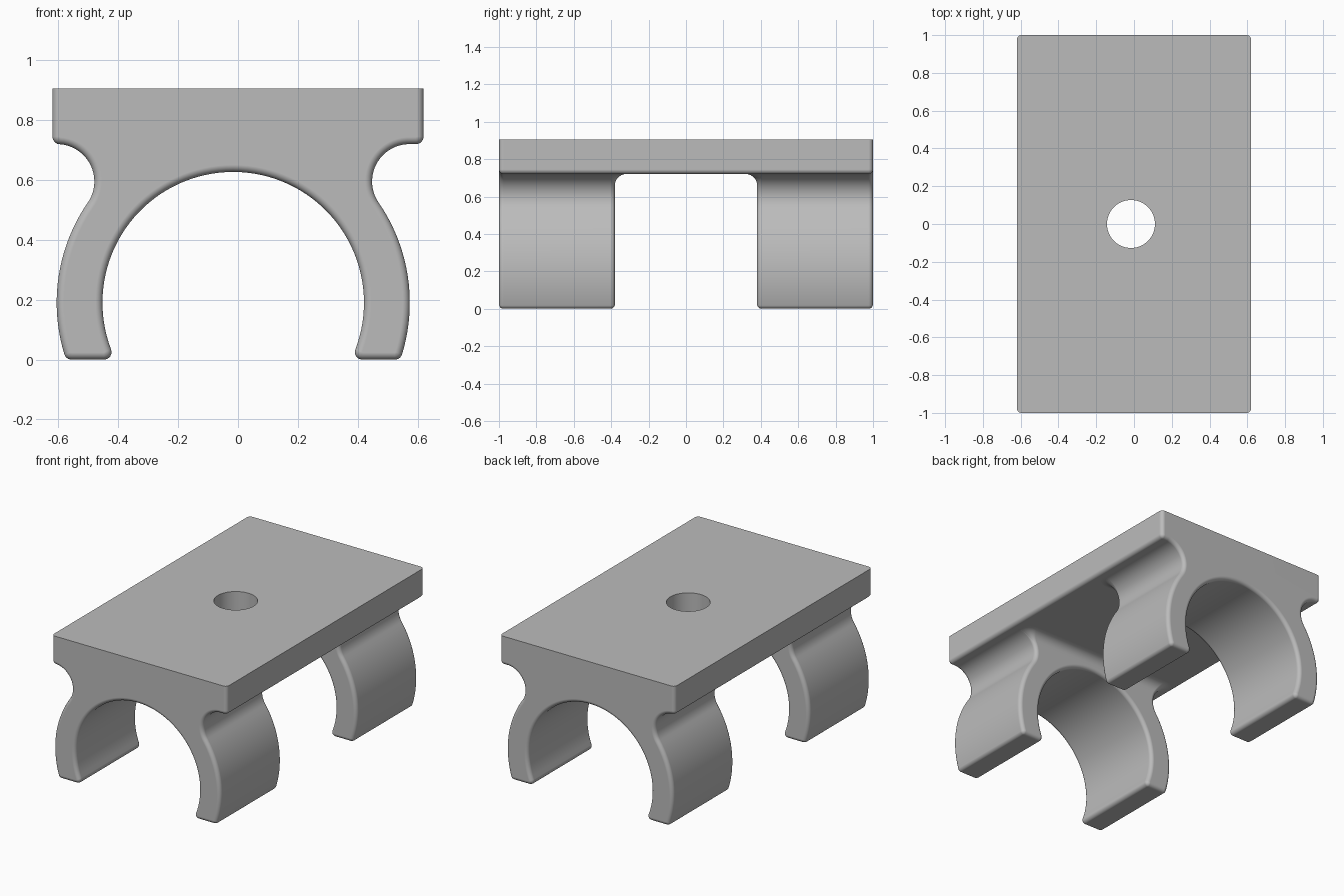
import bpy, bmesh
from math import sin, cos, pi, radians, degrees, atan2, sqrt

cube = bpy.data.objects.get("Cube")
if cube:
    bpy.data.objects.remove(cube, do_unlink=True)

# Main dimensions
TOP, UNDER, HALF_W = 0.905, 0.72, 0.62     # plate
X0, ZC = -0.016, 0.19                      # clip bore centre
R_IN, R_OUT, R_NECK = 0.437, 0.59, 0.125
NECK_X, NECK_Z = 0.589, 0.595
ROUND, EDGE = 0.025, 0.024                 # corner radius, edge rounding
GAP, COVE = 0.38, 0.06                     # half gap between clips, inner cove radius

grey = bpy.data.materials.new("plain grey")
grey.use_nodes = True
grey.diffuse_color = (0.5, 0.5, 0.5, 1)
grey.node_tree.nodes["Principled BSDF"].inputs["Base Color"].default_value = (0.5, 0.5, 0.5, 1)


def arc(cx, cz, r, a0, a1, n):
    steps = [radians(a0 + (a1 - a0) * i / n) for i in range(n + 1)]
    return [(cx + r * cos(a), cz + r * sin(a)) for a in steps]


def loft(name, rings):
    """Skin closed rings of 3D points and cap both ends."""
    bm = bmesh.new()
    loops = [[bm.verts.new(p) for p in ring] for ring in rings]
    for a, b in zip(loops, loops[1:]):
        for i in range(len(a)):
            j = (i + 1) % len(a)
            bm.faces.new((a[i], a[j], b[j], b[i]))
    bm.faces.new(loops[0])
    bm.faces.new(loops[-1][::-1])
    bmesh.ops.recalc_face_normals(bm, faces=bm.faces)
    mesh = bpy.data.meshes.new(name)
    bm.to_mesh(mesh)
    bm.free()
    obj = bpy.data.objects.new(name, mesh)
    bpy.context.collection.objects.link(obj)
    mesh.materials.append(grey)
    return obj


def smooth(obj):
    bpy.ops.object.select_all(action='DESELECT')
    obj.select_set(True)
    bpy.context.view_layer.objects.active = obj
    bpy.ops.object.shade_smooth_by_angle(angle=radians(35))
    mod = obj.modifiers.new("even normals", 'WEIGHTED_NORMAL')
    mod.keep_sharp = True


def plate_half(d):
    """Right edge of the plate, inset by d."""
    corner = arc(HALF_W - ROUND, UNDER + ROUND, ROUND - d, 0, -90, 6)
    return [(HALF_W - d, TOP)] + corner


def leg_half(d):
    """Right leg of the clip around its own centre, inset by d."""
    join = degrees(atan2(NECK_Z - ZC, NECK_X))
    drop = ZC - ROUND
    toe = sqrt((R_OUT - ROUND) ** 2 - drop ** 2)
    heel = sqrt((R_IN + ROUND) ** 2 - drop ** 2)
    toe_a, heel_a = degrees(atan2(-drop, toe)), degrees(atan2(-drop, heel))
    pts = arc(NECK_X, NECK_Z, R_NECK + d, 94, 180 + join, 20)
    pts += arc(0, ZC, R_OUT - d, join, toe_a, 20)[1:]
    pts += arc(toe, ROUND, ROUND - d, toe_a, -90, 6)[1:]
    pts += arc(heel, ROUND, ROUND - d, -90, -180 + heel_a, 6)
    pts += arc(0, ZC, R_IN + d, heel_a, 90, 36)[1:]
    return pts


def clip_profile(d):
    plate, leg = plate_half(d), leg_half(d)
    right = plate + [(X0 + x, z) for x, z in leg]
    left = [(-x, z) for x, z in plate] + [(X0 - x, z) for x, z in leg[:-1]]
    return right + left[::-1]


def ring_xz(points, y):
    return [(x, y, z) for x, z in points]


# Clips with rounded front and back edges
turns = [i / 6 * pi / 2 for i in range(7)]
inner = [(GAP + EDGE * (1 - sin(t)), EDGE * (1 - cos(t))) for t in turns[::-1]]
outer = [(1 - EDGE * (1 - sin(t)), EDGE * (1 - cos(t))) for t in turns]
for side, word in ((-1, "front"), (1, "back")):
    stations = [(y, d) for y, d in inner[::-1]] + outer
    stations.sort()
    smooth(loft(word + "_clip", [ring_xz(clip_profile(d), side * y) for y, d in stations]))

    # Cove where the clip's inner face meets the underside of the plate
    rings = []
    for i in range(13):
        a = i / 12 * pi / 2
        z = UNDER - COVE + COVE * sin(a)
        h = COVE * (1 - cos(a))
        w = NECK_X - sqrt(max(R_NECK ** 2 - (z - NECK_Z) ** 2, 0)) - 0.001
        r = ROUND + h
        y = GAP - h
        back = GAP + 0.06
        right = arc(w - r, y + r, r, 0, -90, 8)
        row = [(w, back)] + right + [(-x, v) for x, v in right[::-1]] + [(-w, back)]
        rings.append([(X0 + x, side * v, z) for x, v in row])
    rings.append([(x, y, z + 0.01) for x, y, z in rings[-1]])
    smooth(loft(word + "_cove", rings))

# Middle of the plate
half = plate_half(0)
section = half + [(-x, z) for x, z in half[::-1]]
end = GAP + EDGE + 0.006
plate = loft("mounting_plate", [ring_xz(section, -end), ring_xz(section, end)])

# Screw hole
bpy.ops.mesh.primitive_cylinder_add(vertices=64, radius=0.127, depth=1, location=(X0, 0, 0.8))
cutter = bpy.context.object
cutter.name = "hole_cutter"
cutter.hide_render = True
cutter.data.materials.append(grey)
cut = plate.modifiers.new("hole", 'BOOLEAN')
cut.operation = 'DIFFERENCE'
cut.solver = 'EXACT'
cut.object = cutter
bpy.ops.object.select_all(action='DESELECT')
plate.select_set(True)
bpy.context.view_layer.objects.active = plate
bpy.ops.object.modifier_apply(modifier=cut.name)
bpy.data.objects.remove(cutter, do_unlink=True)
smooth(plate)
